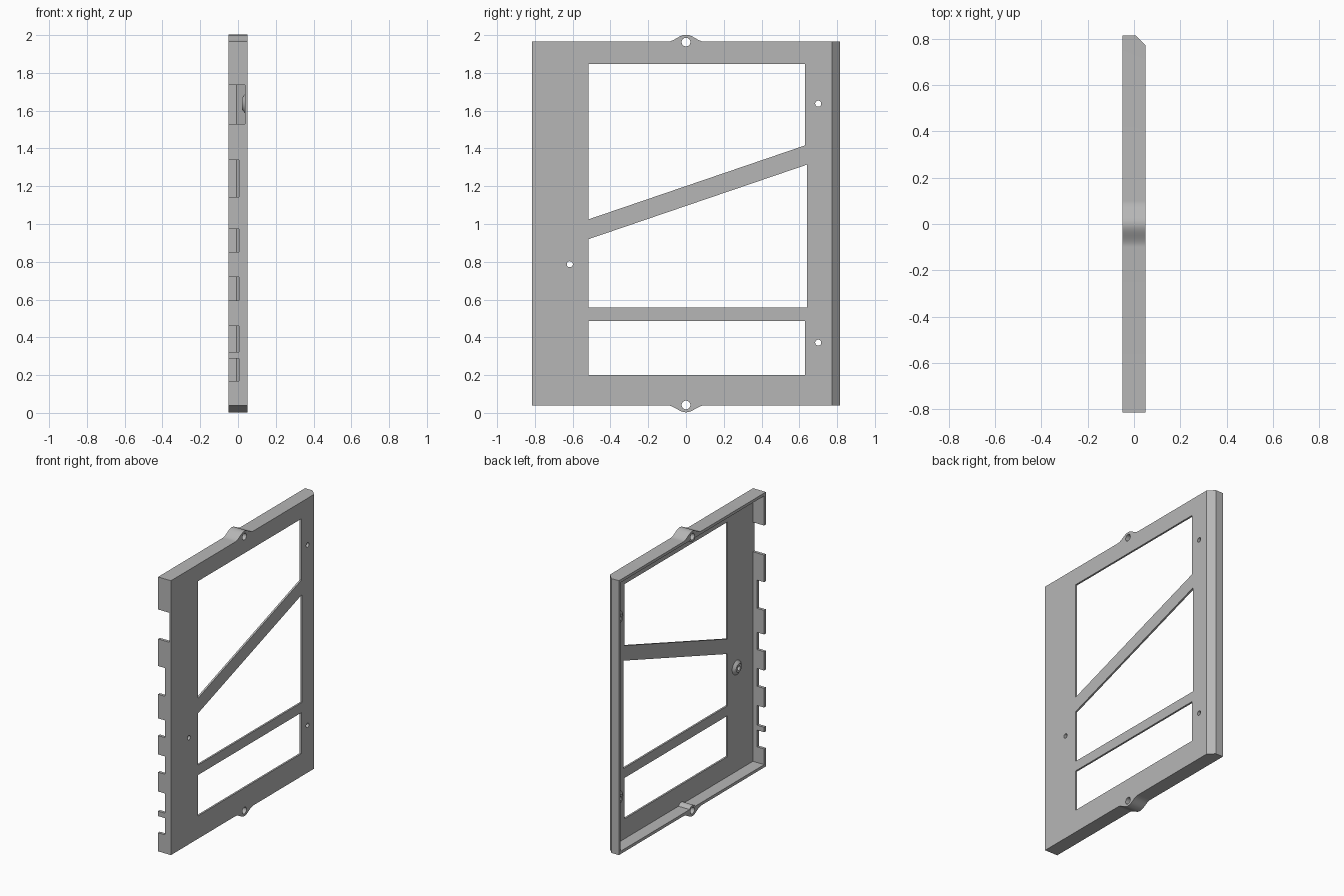
import bpy, bmesh, math
from mathutils import Vector

cube = bpy.data.objects.get("Cube")
if cube:
    bpy.data.objects.remove(cube, do_unlink=True)

grey = bpy.data.materials.new("plain grey")
grey.use_nodes = True
colour = (0.47, 0.47, 0.47, 1)
grey.diffuse_color = colour
grey.node_tree.nodes["Principled BSDF"].inputs["Base Color"].default_value = colour


def loft(name, first, second):
    """Solid between two matching rings of points."""
    bm = bmesh.new()
    a = [bm.verts.new(p) for p in first]
    b = [bm.verts.new(p) for p in second]
    n = len(a)
    bm.faces.new(a)
    bm.faces.new(b[::-1])
    for i in range(n):
        j = (i + 1) % n
        bm.faces.new((a[i], b[i], b[j], a[j]))
    bmesh.ops.recalc_face_normals(bm, faces=bm.faces)
    mesh = bpy.data.meshes.new(name)
    bm.to_mesh(mesh)
    bm.free()
    obj = bpy.data.objects.new(name, mesh)
    bpy.context.collection.objects.link(obj)
    mesh.materials.append(grey)
    return obj


def side_prism(name, yz, x0, x1):
    return loft(name, [(x0, y, z) for y, z in yz], [(x1, y, z) for y, z in yz])


def plan_prism(name, xy, z0, z1):
    return loft(name, [(x, y, z0) for x, y in xy], [(x, y, z1) for x, y in xy])


def rect(y0, y1, z0, z1):
    return [(y0, z0), (y1, z0), (y1, z1), (y0, z1)]


def ring(x, y, z, r, n=32):
    turns = [math.tau * i / n for i in range(n)]
    return [(x, y + r * math.cos(t), z + r * math.sin(t)) for t in turns]


def cone(name, y, z, x0, r0, x1, r1):
    return loft(name, ring(x0, y, z, r0), ring(x1, y, z, r1))


def combine(target, tool, operation):
    """Apply a boolean and discard the tool."""
    mod = target.modifiers.new("shape", "BOOLEAN")
    mod.operation = operation
    mod.solver = "EXACT"
    mod.object = tool
    bpy.ops.object.select_all(action="DESELECT")
    bpy.context.view_layer.objects.active = target
    target.select_set(True)
    bpy.ops.object.modifier_apply(modifier=mod.name)
    bpy.data.objects.remove(tool, do_unlink=True)


X0, X1 = -0.05, 0.05           # open side, panel side
FRONT, BACK = -0.815, 0.815
LOW, HIGH = 0.04, 1.965
INNER = 0.037                  # inside face of the panel
WALL = 0.02

# Outer silhouette with a rounded lug at top and bottom
wave = [0.1 * i / 12 for i in range(-12, 13)]
bump = [(y, 0.0185 * (1 + math.cos(math.pi * y / 0.1))) for y in wave]
outline = [(FRONT, LOW)]
outline += [(y, LOW - h) for y, h in bump]
outline += [(BACK, LOW), (BACK, HIGH)]
outline += [(y, HIGH + h) for y, h in reversed(bump)]
outline += [(FRONT, HIGH)]
frame = side_prism("side_panel_frame", outline, X0, X1)

# Bevelled rear corner
corner = [(0.008, BACK), (0.008, BACK + 0.1), (0.1, BACK + 0.1), (0.1, 0.773), (X1, 0.773)]
combine(frame, plan_prism("corner_cutter", corner, -1, 3), "DIFFERENCE")

# Shallow tray behind the panel, parallel to the bevel
inside = [(-0.1, FRONT + WALL), (INNER, FRONT + WALL), (INNER, 0.758),
          (-0.008, BACK - WALL), (-0.1, BACK - WALL)]
combine(frame, plan_prism("tray_cutter", inside, LOW + WALL, HIGH - WALL), "DIFFERENCE")

# Windows divided by a level bar and a sloping bar
windows = [
    rect(-0.515, 0.63, 0.2, 0.487),
    [(-0.515, 0.557), (0.64, 0.557), (0.64, 1.314), (-0.515, 0.92)],
    [(-0.515, 1.025), (0.63, 1.416), (0.63, 1.847), (-0.515, 1.847)],
]
for shape in windows:
    combine(frame, side_prism("window_cutter", shape, 0, 0.1), "DIFFERENCE")

# Notches along the front wall
notches = [(0.17, 0.287, 0.005), (0.322, 0.46, 0.005), (0.595, 0.72, 0.005),
           (0.852, 0.973, 0.005), (1.142, 1.34, 0.005), (1.53, 1.737, INNER)]
for z0, z1, depth in notches:
    slot = rect(FRONT - 0.1, FRONT + WALL + 0.01, z0, z1)
    combine(frame, side_prism("notch_cutter", slot, -0.1, depth), "DIFFERENCE")

# Bored lugs in the middle of the top and bottom
for z in (0.042, 1.963):
    combine(frame, cone("lug", 0, z, X0, 0.036, 0.045, 0.036), "UNION")
    combine(frame, cone("lug_bore", 0, z, -0.1, 0.023, 0.1, 0.023), "DIFFERENCE")

# Tapered screw bosses with through holes
for y, z in ((0.7, 1.637), (0.7, 0.372), (-0.615, 0.787)):
    combine(frame, cone("boss", y, z, 0.02, 0.03, 0.043, 0.058), "UNION")
    combine(frame, cone("boss_bore", y, z, -0.01, 0.016, 0.1, 0.016), "DIFFERENCE")

frame.select_set(True)
bpy.context.view_layer.objects.active = frame
bpy.ops.object.shade_smooth_by_angle(angle=math.radians(25))
